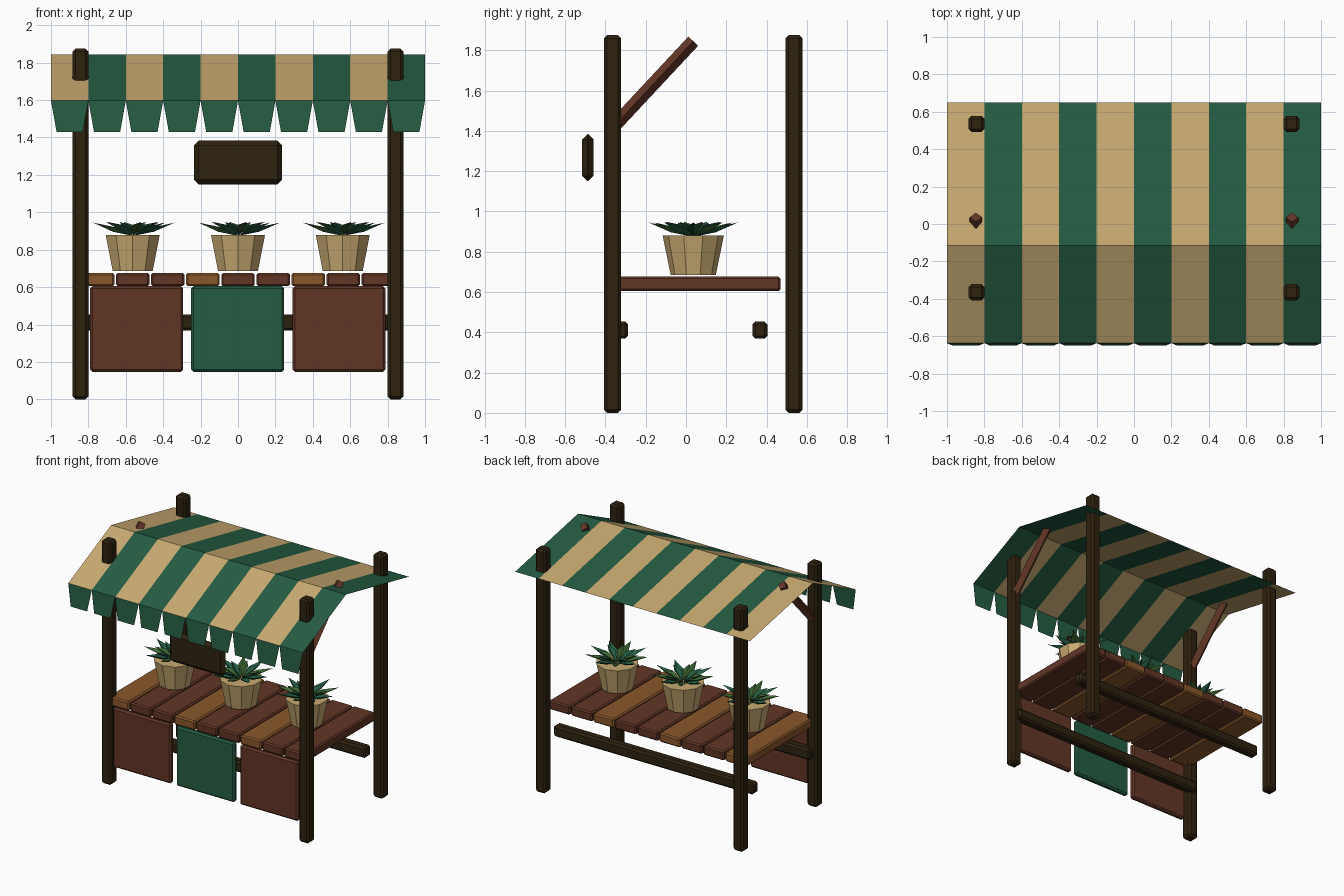
import bpy, bmesh, math
from mathutils import Matrix, Vector

if "Cube" in bpy.data.objects:
    bpy.data.objects.remove(bpy.data.objects["Cube"])


def mat(name, r, g, b):
    m = bpy.data.materials.new(name)
    lin = [((c / 255 + 0.055) / 1.055) ** 2.4 if c > 10 else c / 3294 for c in (r, g, b)]
    m.diffuse_color = (*lin, 1)
    m.use_nodes = True
    m.node_tree.nodes["Principled BSDF"].inputs["Base Color"].default_value = m.diffuse_color
    return m


DARK = mat("dark_wood", 46, 34, 15)
BROWN = mat("brown_wood", 98, 54, 38)
ORANGE = mat("orange_wood", 138, 87, 43)
GREEN = mat("cloth_green", 37, 92, 66)
TAN = mat("tan", 200, 170, 113)
LEAF_A = mat("leaf_dark_green", 36, 92, 66)
LEAF_B = mat("leaf_olive_green", 62, 104, 52)


def finish(name, bm, *mats):
    me = bpy.data.meshes.new(name)
    bm.to_mesh(me)
    bm.free()
    for m in mats:
        me.materials.append(m)
    ob = bpy.data.objects.new(name, me)
    bpy.context.collection.objects.link(ob)
    return ob


def box(name, x, y, z, m, bevel=0.012):
    """Chamfered box given (min, max) on each axis."""
    bm = bmesh.new()
    bmesh.ops.create_cube(bm, size=1)
    for v in bm.verts:
        v.co = Vector([(a[0] + a[1]) / 2 + c * (a[1] - a[0]) for a, c in zip((x, y, z), v.co)])
    bmesh.ops.bevel(bm, geom=bm.edges[:], offset=bevel, segments=1, affect='EDGES')
    return finish(name, bm, m)


# posts and diagonal braces
for side, sx in (("left", -1), ("right", 1)):
    xs = (sx * 0.842 - 0.043, sx * 0.842 + 0.043)
    box(side + "_front_post", xs, (-0.408, -0.322), (0, 1.875), DARK, 0.016)
    box(side + "_back_post", xs, (0.493, 0.578), (0, 1.875), DARK, 0.016)
    a, b = Vector((sx * 0.845, -0.37, 1.41)), Vector((sx * 0.845, 0.036, 1.845))
    bm = bmesh.new()
    ang = math.atan2(b.z - a.z, b.y - a.y)
    bmesh.ops.create_cube(bm, size=1)
    M = (Matrix.Translation((a + b) / 2) @ Matrix.Rotation(ang, 4, 'X')
         @ Matrix.Rotation(math.pi / 4, 4, 'Y') @ Matrix.Diagonal((0.047, (b - a).length, 0.047, 1)))
    bm.transform(M)
    finish(side + "_brace", bm, BROWN)

# rails under the counter
box("front_rail", (-0.85, 0.85), (-0.362, -0.288), (0.368, 0.453), DARK, 0.014)
box("back_rail", (-0.85, 0.85), (0.33, 0.404), (0.368, 0.453), DARK, 0.014)

# counter planks
for i in range(9):
    c = (i - 4) * 0.1875
    box(f"counter_plank_{i + 1}", (c - 0.0895, c + 0.0895), (-0.385, 0.47), (0.605, 0.676),
        BROWN if i % 3 else ORANGE, 0.01)

# front panels
for name, c, m in (("left", -0.542, BROWN), ("middle", -0.002, GREEN), ("right", 0.54, BROWN)):
    box(name + "_front_panel", (c - 0.248, c + 0.248), (-0.4, -0.358), (0.147, 0.605), m, 0.012)

# hanging sign board
box("sign_board", (-0.235, 0.235), (-0.515, -0.46), (1.15, 1.383), DARK, 0.025)

# striped canopy sheet
profile = [(0.65, 1.69), (-0.115, 1.845), (-0.637, 1.597)]
bm = bmesh.new()
rows = [[bm.verts.new((-1 + 0.2 * i, y, z)) for i in range(11)] for y, z in profile]
for lo, hi in zip(rows, rows[1:]):
    for i in range(10):
        f = bm.faces.new((lo[i], hi[i], hi[i + 1], lo[i + 1]))
        f.material_index = i % 2
finish("striped_canopy", bm, TAN, GREEN)

# hanging flaps along the canopy front
bm = bmesh.new()
for i in range(10):
    x = -1 + 0.2 * i
    bm.faces.new([bm.verts.new(p) for p in (
        (x, -0.637, 1.597), (x + 0.03, -0.65, 1.43), (x + 0.17, -0.65, 1.43), (x + 0.2, -0.637, 1.597))])
finish("canopy_flaps", bm, GREEN)


# potted plants
def plant(name, cx, cy):
    bm = bmesh.new()
    bmesh.ops.create_cone(bm, cap_ends=True, segments=10, radius1=0.112, radius2=0.152, depth=0.195)
    bm.transform(Matrix.Translation((cx, cy, 0.7825)))
    finish(name + "_pot", bm, TAN)
    bm = bmesh.new()
    # rings of folded pointed leaves: count, length, half width, tip height, turn
    for k, (n, ln, w, tip, turn) in enumerate(((9, 0.225, 0.034, 0.945, 0.0), (8, 0.15, 0.027, 0.948, 0.3))):
        for i in range(n):
            R = Matrix.Translation((cx, cy, 0)) @ Matrix.Rotation(turn + i * math.tau / n, 4, 'Z')
            zm = 0.908 + 0.012 * k
            base, keel, l, r, end = [bm.verts.new(R @ Vector(p)) for p in (
                (0.01, 0, 0.876), (ln * 0.5, 0, zm - 0.012), (ln * 0.5, w, zm + 0.012),
                (ln * 0.5, -w, zm + 0.012), (ln, 0, tip))]
            for vs in ((base, keel, l), (keel, end, l), (base, r, keel), (keel, r, end)):
                bm.faces.new(vs).material_index = (i + k) % 2
    finish(name + "_leaves", bm, LEAF_A, LEAF_B)


for name, cx in (("left", -0.563), ("middle", 0.0), ("right", 0.56)):
    plant(name + "_plant", cx, 0.036)
